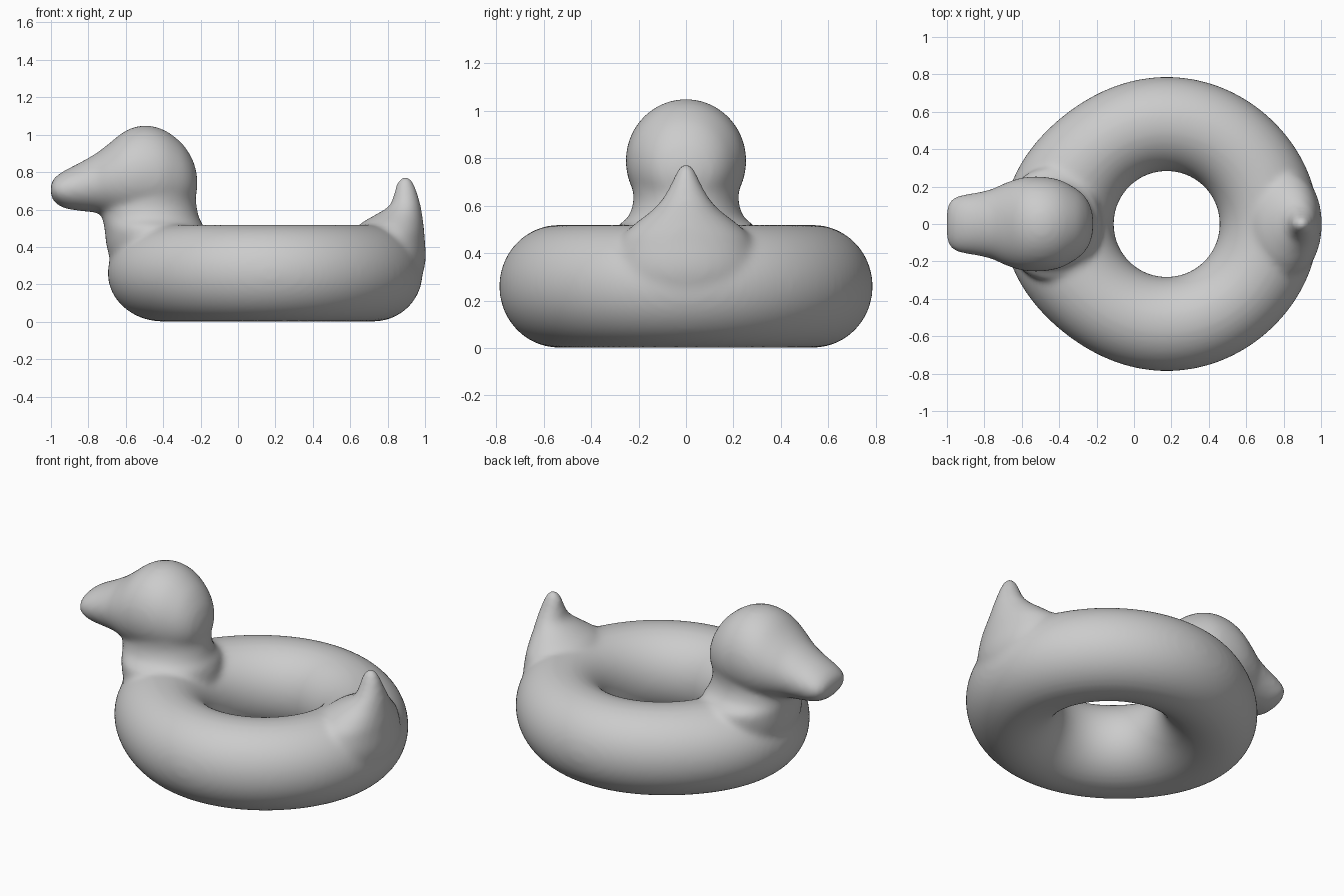
import bpy, bmesh
from math import sin, cos, tau

if "Cube" in bpy.data.objects:
    bpy.data.objects.remove(bpy.data.objects["Cube"])

bm = bmesh.new()


def skin(rings, closed=False):
    """Bridge equal-length loops of points into a solid."""
    loops = [[bm.verts.new(p) for p in r] for r in rings]
    n = len(loops[0])
    pairs = list(zip(loops, loops[1:]))
    if closed:
        pairs.append((loops[-1], loops[0]))
    else:
        bm.faces.new(loops[0])
        bm.faces.new(loops[-1])
    for a, b in pairs:
        for i in range(n):
            j = (i + 1) % n
            bm.faces.new((a[i], a[j], b[j], b[i]))


def spline(rows, steps=5):
    """Catmull-Rom interpolation of cross-section rows."""
    out = []
    for i in range(len(rows) - 1):
        p = [rows[max(0, min(len(rows) - 1, i + k))] for k in (-1, 0, 1, 2)]
        for s in range(steps):
            t = s / steps
            out.append([0.5 * (2 * b + (c - a) * t + (2*a - 5*b + 4*c - d) * t**2
                               + (3*b - a - 3*c + d) * t**3) for a, b, c, d in zip(*p)])
    return out + [list(rows[-1])]


def loft(rows, upright, n=48):
    """Ellipse sections: station, low, high, half width."""
    rings = []
    for s, lo, hi, w in spline(rows):
        ring = []
        for k in range(n):
            a = tau * k / n
            u = (lo + hi) / 2 + (hi - lo) / 2 * cos(a)
            y = max(w, 0.004) * sin(a)
            ring.append((u, y, s) if upright else (s, y, u))
        rings.append(ring)
    skin(rings)


# Inflated ring, stretched slightly toward head and tail
rings = []
for i in range(96):
    a = tau * i / 96
    c = cos(a)
    outer = 0.787 + (0.085 if c < 0 else 0.025) * abs(c) ** 5
    mid, half = (outer + 0.283) / 2, (outer - 0.283) / 2
    rings.append([(0.175 + (mid + half * cos(b)) * c, (mid + half * cos(b)) * sin(a),
                   0.26 + 0.259 * sin(b)) for b in (tau * k / 48 for k in range(48))])
skin(rings, closed=True)

# Neck
loft([(0.25, -0.66, -0.22, 0.26), (0.40, -0.702, -0.17, 0.30), (0.50, -0.714, -0.18, 0.30),
      (0.55, -0.725, -0.205, 0.245), (0.62, -0.735, -0.222, 0.222),
      (0.70, -0.72, -0.23, 0.225), (0.80, -0.68, -0.28, 0.20)], True)

# Head and bill
loft([(-0.217, 0.71, 0.77, 0.03), (-0.232, 0.65, 0.84, 0.095), (-0.26, 0.61, 0.90, 0.145),
      (-0.31, 0.57, 0.965, 0.19), (-0.40, 0.54, 1.028, 0.237), (-0.50, 0.53, 1.05, 0.254),
      (-0.60, 0.54, 1.022, 0.248), (-0.70, 0.57, 0.945, 0.215), (-0.76, 0.583, 0.90, 0.187),
      (-0.85, 0.593, 0.848, 0.167), (-0.91, 0.602, 0.818, 0.158), (-0.96, 0.622, 0.788, 0.143),
      (-0.99, 0.652, 0.758, 0.113), (-1.003, 0.69, 0.725, 0.06)], False)

# Tail
loft([(0.12, 0.65, 0.93, 0.15), (0.30, 0.60, 1.0, 0.30), (0.45, 0.61, 0.998, 0.28),
      (0.52, 0.65, 0.992, 0.22), (0.575, 0.74, 0.985, 0.15), (0.62, 0.81, 0.977, 0.107),
      (0.68, 0.832, 0.962, 0.07), (0.73, 0.845, 0.945, 0.047),
      (0.765, 0.862, 0.925, 0.028), (0.78, 0.885, 0.905, 0.01)], True)

bmesh.ops.recalc_face_normals(bm, faces=bm.faces)
mesh = bpy.data.meshes.new("swim_ring")
bm.to_mesh(mesh)
bm.free()
ring = bpy.data.objects.new("swim_ring", mesh)
bpy.context.collection.objects.link(ring)

# Fuse the parts and blend their joints
fuse = ring.modifiers.new("fuse", 'REMESH')
fuse.mode = 'VOXEL'
fuse.voxel_size = 0.016
fuse.use_smooth_shade = True
blend = ring.modifiers.new("blend", 'SMOOTH')
blend.factor = 0.5
blend.iterations = 14
